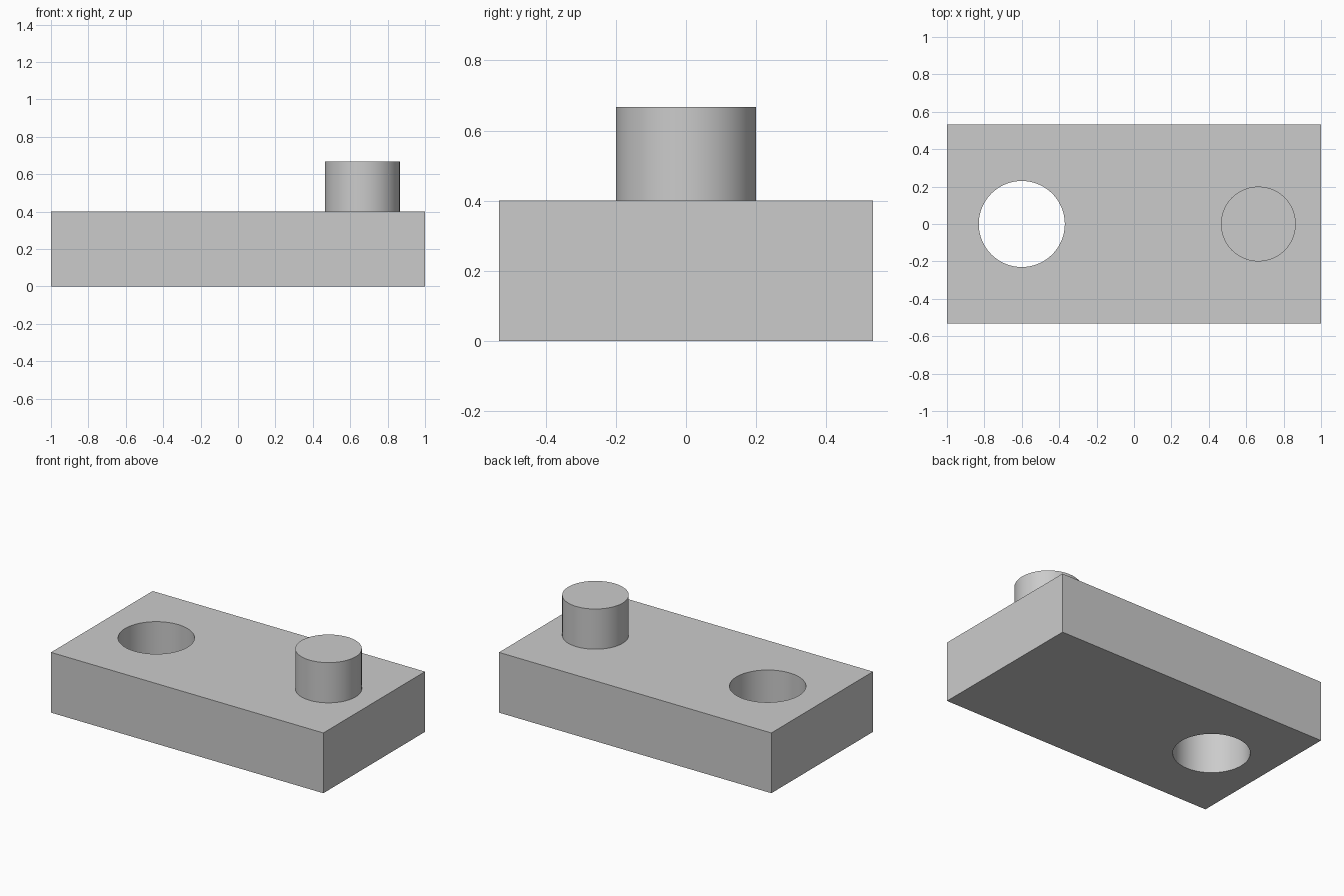
import bpy
import math

cube = bpy.data.objects.get("Cube")
if cube:
    bpy.data.objects.remove(cube, do_unlink=True)

LENGTH, WIDTH, THICKNESS = 2.0, 1.066, 0.4
PEG_X, PEG_RADIUS, PEG_TOP = 0.665, 0.2, 0.667
HOLE_X, HOLE_RADIUS = -0.6, 0.23

grey = bpy.data.materials.new("plain grey")
grey.use_nodes = True
colour = (0.6, 0.6, 0.6, 1)
grey.diffuse_color = colour
grey.node_tree.nodes["Principled BSDF"].inputs["Base Color"].default_value = colour


def cylinder(name, x, radius, bottom, top):
    bpy.ops.mesh.primitive_cylinder_add(
        vertices=96, radius=radius, depth=top - bottom,
        location=(x, 0, (bottom + top) / 2))
    obj = bpy.context.object
    obj.name = name
    obj.data.materials.append(grey)
    return obj


def smooth(obj):
    bpy.ops.object.select_all(action="DESELECT")
    obj.select_set(True)
    bpy.context.view_layer.objects.active = obj
    bpy.ops.object.shade_smooth_by_angle(angle=math.radians(30))


# Base plate
bpy.ops.mesh.primitive_cube_add(size=1, location=(0, 0, THICKNESS / 2))
plate = bpy.context.object
plate.name = "base_plate"
plate.scale = (LENGTH, WIDTH, THICKNESS)
bpy.ops.object.transform_apply(location=True, rotation=False, scale=True)
plate.data.materials.append(grey)

# Round through hole
cutter = cylinder("hole_cutter", HOLE_X, HOLE_RADIUS, -0.1, THICKNESS + 0.1)
bpy.context.view_layer.objects.active = plate
cut = plate.modifiers.new("through_hole", "BOOLEAN")
cut.operation = "DIFFERENCE"
cut.solver = "EXACT"
cut.object = cutter
bpy.ops.object.modifier_apply(modifier=cut.name)
bpy.data.objects.remove(cutter, do_unlink=True)
smooth(plate)

# Upright peg
peg = cylinder("peg", PEG_X, PEG_RADIUS, THICKNESS, PEG_TOP)
smooth(peg)
